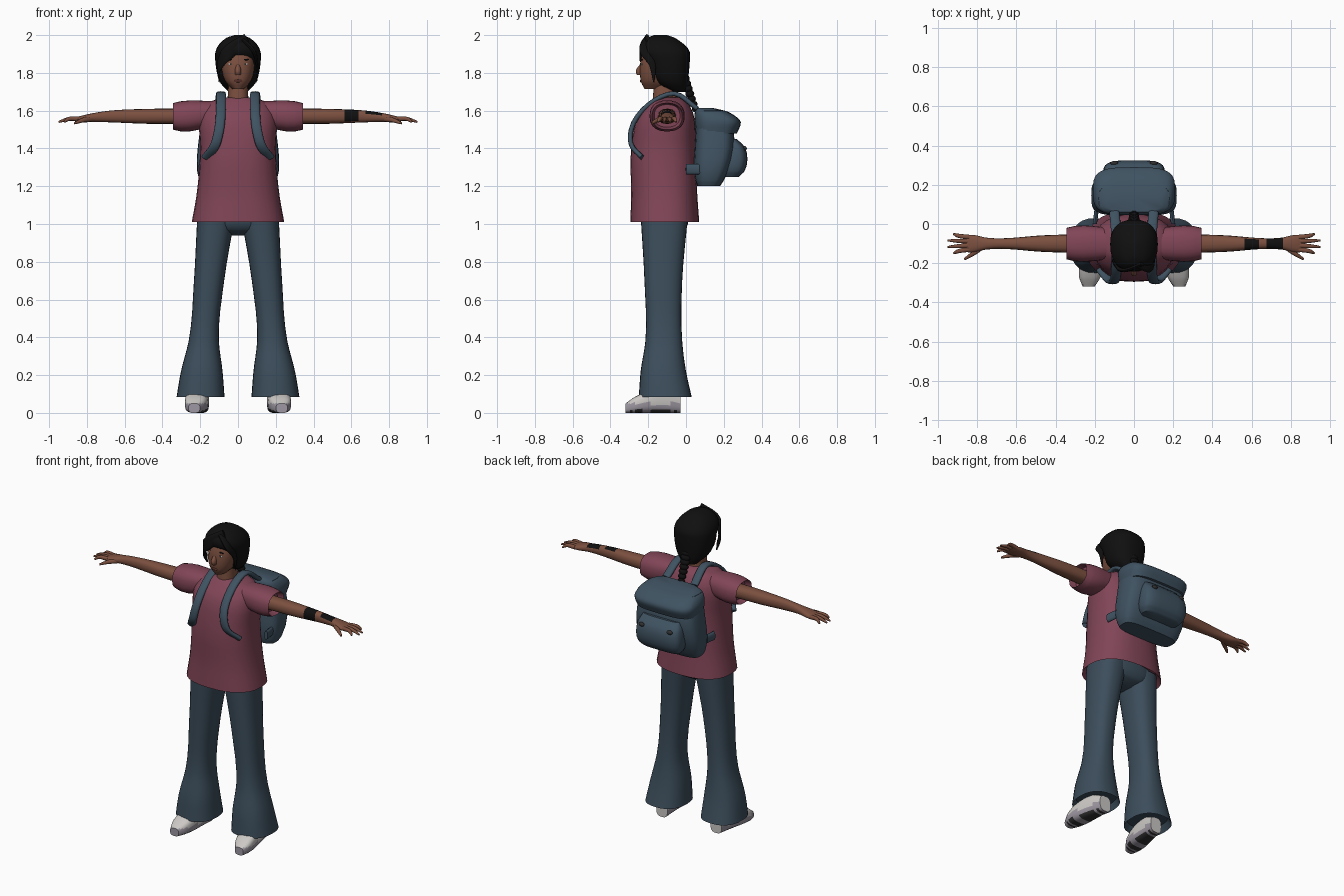
import bpy, bmesh, math
from mathutils import Vector

if "Cube" in bpy.data.objects:
    bpy.data.objects.remove(bpy.data.objects["Cube"])


def material(name, red, green, blue):
    mat = bpy.data.materials.new(name)
    mat.use_nodes = True
    colour = (red, green, blue, 1)
    mat.diffuse_color = colour
    mat.node_tree.nodes["Principled BSDF"].inputs["Base Color"].default_value = colour
    return mat


SKIN = material("brown skin", .2, .08, .05)
HAIR = material("black hair", .005, .005, .005)
SHIRT = material("dusty red cloth", .22, .06, .095)
DENIM = material("dark denim", .045, .075, .105)
CANVAS = material("blue canvas", .05, .085, .12)
WHITE = material("shoe white", .6, .58, .56)
SOLE = material("sole grey", .34, .31, .36)
DARK = material("dark rubber", .03, .03, .03)
LIP = material("lip brown", .13, .04, .03)


def finish(name, bm, materials, rule=None):
    """Turn a bmesh into a smooth shaded object, colouring faces by the rule."""
    bmesh.ops.recalc_face_normals(bm, faces=bm.faces)
    if rule:
        for face in bm.faces:
            face.material_index = rule(face.calc_center_median(), face.normal)
    mesh = bpy.data.meshes.new(name)
    bm.to_mesh(mesh)
    bm.free()
    for mat in materials:
        mesh.materials.append(mat)
    for polygon in mesh.polygons:
        polygon.use_smooth = True
    mesh.set_sharp_from_angle(angle=math.radians(45))
    bpy.context.scene.collection.objects.link(bpy.data.objects.new(name, mesh))


def smooth_rows(rows, steps):
    """Pass a smooth curve through the rows, allowing for uneven spacing."""
    rows = [Vector(row) for row in rows]
    rows = [rows[0] * 2 - rows[1]] + rows + [rows[-1] * 2 - rows[-2]]

    def slope(before, here, after):
        back, ahead = (here - before).length, (after - here).length
        return ((here - before) * (ahead / back) + (after - here) * (back / ahead)) / (back + ahead)

    result = []
    for before, start, end, after in zip(rows, rows[1:], rows[2:], rows[3:]):
        span = (end - start).length
        leave = slope(before, start, end) * span
        arrive = slope(start, end, after) * span
        for step in range(steps):
            t = step / steps
            s = 1 - t
            result.append((start * (1 + 2 * t) + leave * t) * s * s + (end * (1 + 2 * s) - arrive * s) * t * t)
    return result + [rows[-2]]


def tube(name, rings, materials, sides, power, mirror, rule=None, hem=False):
    """Join superellipse rings of centre and two half axes; a hem folds the first ring inward."""
    if hem:
        centre, across, deep = rings[0]
        inward = (rings[-1][0] - centre).normalized()
        rings = [(centre + inward * .04, across * .85, deep * .85)] + rings
    bm = bmesh.new()
    loops = []
    for centre, across, deep in rings:
        loop = []
        for k in range(sides):
            angle = math.tau * k / sides
            cos, sin = math.cos(angle), math.sin(angle)
            point = (centre + across * math.copysign(abs(cos) ** (2 / power), cos)
                     + deep * math.copysign(abs(sin) ** (2 / power), sin))
            point.x *= mirror
            loop.append(bm.verts.new(point))
        loops.append(loop)
    for low, high in zip(loops, loops[1:]):
        for k in range(sides):
            bm.faces.new((low[k - 1], low[k], high[k], high[k - 1]))
    bm.faces.new(loops[0])
    bm.faces.new(loops[-1])
    finish(name, bm, materials, rule)


def loft(name, rows, *materials, axis="z", middle=lambda along: 0, sides=28, power=2.4, steps=4,
         mirror=1, rule=None, hem=False):
    """Each row: position along the axis, half width, low and high depth."""
    place = {"z": lambda along, wide, deep: Vector((wide, deep, along)),
             "y": lambda along, wide, deep: Vector((wide, along, deep)),
             "x": lambda along, wide, deep: Vector((along, wide, deep))}[axis]
    rings = [(place(along, middle(along), (low + high) / 2), place(0, half, 0), place(0, 0, (high - low) / 2))
             for along, half, low, high in smooth_rows(rows, steps)]
    tube(name, rings, materials, sides, power, mirror, rule, hem)


def sweep(name, path, mat, width, flatness=1, taper=0, toward=(0, 1, 0), mirror=1):
    """Carry an oval along a path, its wide axis turned toward a direction."""
    points = smooth_rows(path, 4)
    last = len(points) - 1
    rings = []
    for i, point in enumerate(points):
        along = (points[min(i + 1, last)] - points[max(i - 1, 0)]).normalized()
        across = Vector(toward)
        across = (across - along * across.dot(along)).normalized()
        size = width * (1 - taper * (i / last) ** 2)
        rings.append((point, across * size, along.cross(across) * size * flatness))
    tube(name, rings, [mat], 12, 2.5, mirror)


def blob(name, centre, size, mat):
    bm = bmesh.new()
    bmesh.ops.create_uvsphere(bm, u_segments=12, v_segments=8, radius=1)
    for vert in bm.verts:
        vert.co = Vector(centre) + vert.co * Vector(size)
    finish(name, bm, [mat])


# Head, neck and face
loft("neck", [(1.58, .06, -.18, -.04), (1.75, .05, -.17, -.05)], SKIN)
loft("head", [(1.715, .03, -.22, -.1), (1.76, .07, -.24, -.05), (1.87, .09, -.24, -.02),
              (1.97, .06, -.2, -.06)], SKIN)
loft("nose", [(1.79, .015, -.26, -.2), (1.805, .017, -.266, -.2), (1.85, .01, -.24, -.2)], SKIN)
blob("mouth", (0, -.24, 1.757), (.024, .004, .007), LIP)

# Hair: cap, swept fringe and braid
loft("hair_cap", [(1.7, .05, -.08, 0), (1.76, .1, -.17, .01), (1.86, .12, -.21, .02), (1.91, .12, -.24, .02),
                  (1.98, .07, -.21, -.05), (2, .02, -.17, -.1)], HAIR)
sweep("right_fringe", [(.05, -.2, 1.97), (-.06, -.235, 1.9), (-.1, -.2, 1.83), (-.1, -.17, 1.75)],
      HAIR, .04, flatness=.3, taper=.9, toward=(0, 0, 1))
sweep("left_fringe", [(.03, -.2, 1.97), (.08, -.22, 1.92), (.1, -.18, 1.85), (.1, -.17, 1.75)],
      HAIR, .03, flatness=.4, taper=.9)
for i in range(7):
    size = .036 - .002 * i
    blob("braid_knot_" + "abcdefg"[i], (0, .01 * i - .01, 1.77 - .027 * i), (size, size * .8, size * .7), HAIR)

# Shirt body and trouser seat
loft("shirt", [(1.01, .245, -.295, .07), (1.15, .22, -.29, .06), (1.4, .2, -.29, .05), (1.58, .2, -.25, .04),
               (1.64, .16, -.2, .01), (1.67, .07, -.17, -.03)], SHIRT, hem=True)
loft("trouser_seat", [(.94, .04, -.15, -.06), (1, .2, -.23, .01), (1.07, .2, -.24, .02)], DENIM)


# Black marks on the upper side of the left forearm
def arm_marks(centre, normal):
    near_elbow = .57 < centre.x < .65 and (normal.z > .5 or normal.y < -.6)
    near_wrist = .68 < centre.x < .76 and normal.z > .4
    return int(near_elbow or near_wrist)


# Striped dark tread under a grey sole, white above
def shoe_colours(centre, normal):
    if centre.z > .05:
        return 0
    return 2 if normal.z < -.5 and int(centre.y * 60) % 2 else 1


for side, label in ((1, "left_"), (-1, "right_")):
    # Eye and brow
    blob(label + "eye", (side * .036, -.232, 1.846), (.015, .004, .006), WHITE)
    blob(label + "iris", (side * .036, -.235, 1.846), (.007, .003, .007), DARK)
    blob(label + "brow", (side * .038, -.232, 1.87), (.022, .004, .004), HAIR)

    # Sleeve, arm and hand
    loft(label + "sleeve", [(.345, .08, 1.5, 1.64), (.3, .09, 1.49, 1.65), (.12, .08, 1.52, 1.65)],
         SHIRT, axis="x", middle=lambda x: -.1, mirror=side, hem=True)
    loft(label + "arm", [(.22, .05, 1.53, 1.61), (.45, .043, 1.53, 1.61), (.75, .03, 1.54, 1.59),
                         (.84, .045, 1.54, 1.57), (.87, .04, 1.545, 1.56)],
         SKIN, HAIR, axis="x", middle=lambda x: -.1, sides=16, steps=8, mirror=side,
         rule=arm_marks if side > 0 else None)
    for i, finger in enumerate(("index", "middle", "ring", "little")):
        reach = .95 if finger in ("middle", "ring") else .92
        root, tip = .021 * i - .13, .033 * i - .15
        sweep(label + finger + "_finger", [(.84, root, 1.556), (.9, (root + tip) / 2, 1.555), (reach, tip, 1.54)],
              SKIN, .012, taper=.6, mirror=side)
    sweep(label + "thumb", [(.78, -.12, 1.556), (.82, -.15, 1.55), (.865, -.18, 1.533)],
          SKIN, .014, taper=.6, mirror=side)

    # Flared trouser leg and shoe
    loft(label + "trouser_leg", [(.085, .127, -.25, .03), (.22, .11, -.24, 0), (.38, .08, -.215, -.02),
                                 (.7, .08, -.22, -.02), (1.04, .1, -.24, .01)],
         DENIM, middle=lambda z: .2 - .08 * z ** 1.5, mirror=side, hem=True)
    loft(label + "shoe", [(-.32, .03, 0, .05), (-.27, .055, 0, .085), (-.1, .05, 0, .13), (-.03, .04, 0, .1)],
         WHITE, SOLE, DARK, axis="y", middle=lambda y: .19 - .13 * y, power=3, mirror=side, rule=shoe_colours)

    # Backpack straps and pocket buckle
    sweep(label + "shoulder_strap", [(.1, .06, 1.61), (.09, -.06, 1.69), (.09, -.2, 1.63), (.1, -.29, 1.5),
                                     (.12, -.29, 1.42), (.17, -.23, 1.35)],
          CANVAS, .026, flatness=.5, toward=(1, 0, 0), mirror=side)
    sweep(label + "lower_strap", [(.19, .08, 1.29), (.2, 0, 1.29)],
          CANVAS, .028, flatness=.4, toward=(0, 0, 1), mirror=side)
    blob(label + "pocket_buckle", (side * .1, .31, 1.4), (.02, .012, .013), DARK)

# Backpack body, top flap and pocket
loft("backpack_body", [(1.2, .19, .06, .18), (1.23, .205, .05, .2), (1.47, .205, .05, .255), (1.6, .18, .06, .2)],
     CANVAS, power=3.8)
loft("backpack_flap", [(1.48, .2, .05, .27), (1.54, .21, .045, .29), (1.585, .195, .045, .24),
                       (1.615, .14, .06, .14)], CANVAS, power=3.5)
loft("backpack_pocket", [(1.25, .13, .2, .28), (1.28, .15, .19, .31), (1.4, .15, .19, .315),
                         (1.45, .13, .2, .27)], CANVAS, power=3.5)
